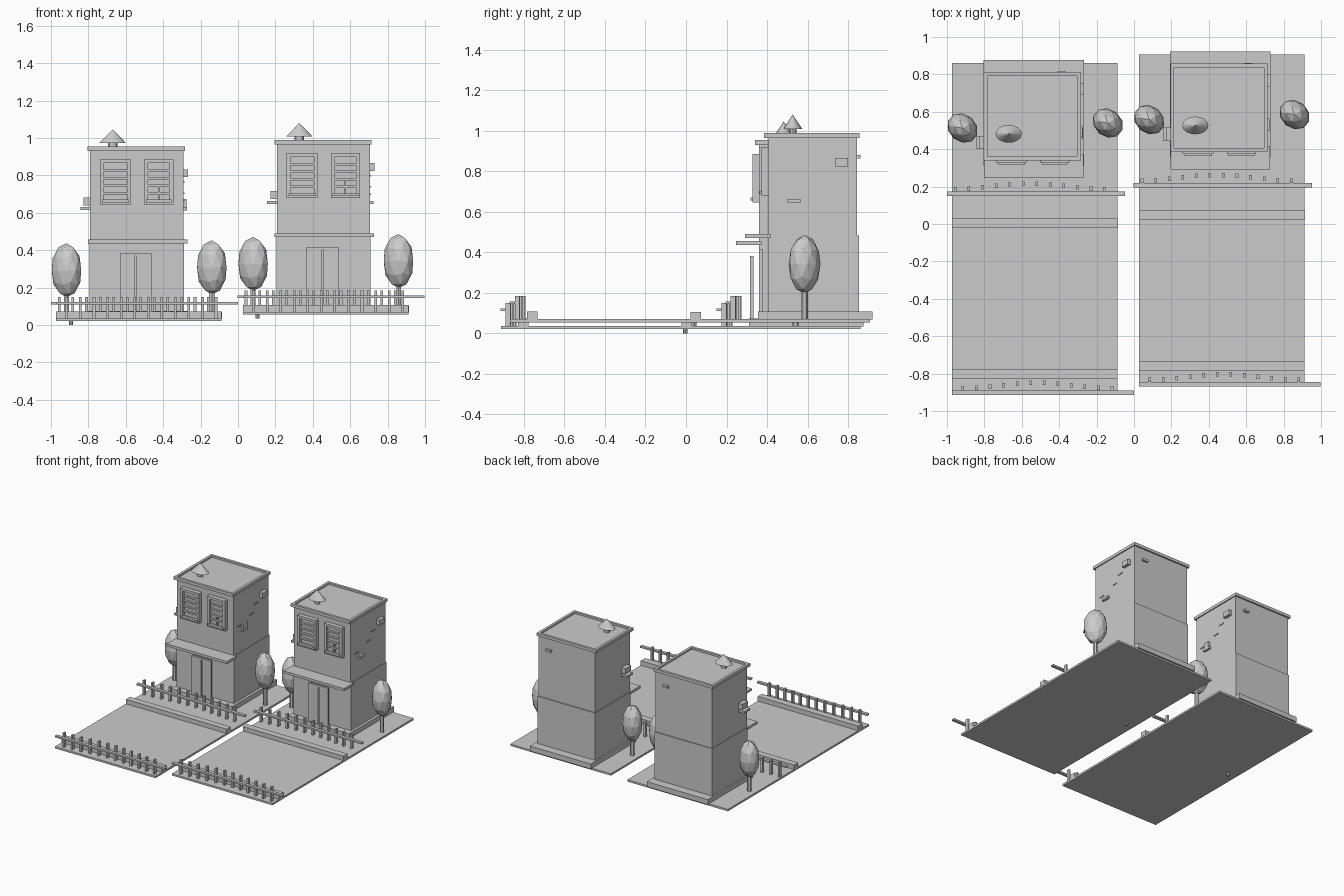
import bpy, math
from mathutils import Vector

if "Cube" in bpy.data.objects:
    bpy.data.objects.remove(bpy.data.objects["Cube"])

grey = bpy.data.materials.new("plain_grey")
grey.diffuse_color = (0.6, 0.6, 0.6, 1)
grey.use_nodes = True
grey.node_tree.nodes["Principled BSDF"].inputs["Base Color"].default_value = grey.diffuse_color
OFF = Vector((0, 0, 0))          # offset of the plot being built


def finish(name):
    ob = bpy.context.object
    ob.name = name
    ob.data.materials.append(grey)
    return ob


def box(name, x0, x1, y0, y1, z0, z1):
    c = Vector(((x0 + x1) / 2, (y0 + y1) / 2, (z0 + z1) / 2)) + OFF
    bpy.ops.mesh.primitive_cube_add(size=1, location=c)
    ob = finish(name)
    ob.scale = (x1 - x0, y1 - y0, z1 - z0)
    return ob


def cylinder(name, x, y, z0, z1, r, r2=None, sides=8):
    bpy.ops.mesh.primitive_cone_add(vertices=sides, radius1=r, radius2=r if r2 is None else r2,
                                    depth=z1 - z0,
                                    location=Vector((x, y, (z0 + z1) / 2)) + OFF)
    return finish(name)


def frame(name, x0, x1, y0, y1, z0, z1, t):
    """Four bars around an opening in the front wall."""
    box(name + "_left", x0, x0 + t, y0, y1, z0, z1)
    box(name + "_right", x1 - t, x1, y0, y1, z0, z1)
    box(name + "_top", x0 + t, x1 - t, y0, y1, z1 - t, z1)
    box(name + "_bottom", x0 + t, x1 - t, y0, y1, z0, z0 + t)


def tree(x, y, z0, z1):
    cylinder("tree_trunk", x, y, 0.035, z0 + 0.03, 0.016, sides=6)
    bpy.ops.mesh.primitive_ico_sphere_add(subdivisions=2, radius=1,
                                          location=Vector((x, y, (z0 + z1) / 2)) + OFF)
    ob = finish("tree_crown")
    ob.scale = (0.088, 0.073, (z1 - z0) / 2)
    ob.rotation_euler = (0, 0, math.radians(-40))


def fence(rail_x0, rail_x1, rail_y, post_x0):
    box("fence_rail", rail_x0, rail_x1, rail_y, rail_y + 0.025, 0.11, 0.123)
    for i in range(12):
        x = post_x0 + i * 0.0725
        y = rail_y + 0.025 + 0.03 * math.sin(math.pi * i / 11) ** 2
        box("fence_picket", x - 0.007, x + 0.007, y, y + 0.024, 0.035, 0.15)


def window(x0, x1, split):
    z0, z1 = 0.645, 0.885
    frame("window_frame", x0, x1, 0.328, 0.362, z0, z1, 0.02)
    box("window_pane", x0 + 0.02, x1 - 0.02, 0.352, 0.362, z0 + 0.02, z1 - 0.02)
    for i in range(1, 5):
        z = z0 + 0.02 + i * 0.04
        box("window_slat", x0 + 0.02, x1 - 0.02, 0.335, 0.352, z - 0.006, z + 0.006)
    xm = (x0 + x1) / 2
    top = 0.75 if split else z1 - 0.02
    if split:
        box("window_bar", xm - 0.004, xm + 0.004, 0.335, 0.352, z0 + 0.02, top)
    box("window_sill", x0 + 0.01, x1 - 0.01, 0.318, 0.34, z0 + 0.01, z0 + 0.025)


def plot(right_planter):
    # ground slab, kerbs and marker peg
    box("ground_slab", -0.972, -0.087, -0.913, 0.862, 0.021, 0.036)
    box("front_kerb", -0.972, -0.087, -0.83, -0.777, 0.034, 0.073)
    box("middle_kerb", -0.972, -0.085, -0.022, 0.03, 0.034, 0.071)
    cylinder("marker_peg", -0.893, -0.003, 0, 0.06, 0.011)

    # fences
    fence(-0.972, 0.0, -0.915, -0.915)
    fence(-1.0, -0.047, 0.15, -0.955)

    # house body
    box("plinth", -0.805, -0.268, 0.31, 0.876, 0.034, 0.074)
    box("lower_storey", -0.793, -0.289, 0.36, 0.808, 0.07, 0.45)
    box("upper_storey", -0.79, -0.292, 0.361, 0.80, 0.45, 0.94)
    box("canopy", -0.802, -0.27, 0.247, 0.372, 0.436, 0.456)

    # roof edge, four mitred strips
    x0, x1, y0, y1, t = -0.804, -0.284, 0.34, 0.812, 0.02
    for n, b in (("left", (x0, x0 + t, y0, y1)), ("right", (x1 - t, x1, y0, y1)),
                 ("front", (x0 + t, x1 - t, y0, y0 + t)), ("back", (x0 + t, x1 - t, y1 - t, y1))):
        box("parapet_" + n, *b, 0.931, 0.954)

    # roof vent with a flattened cone cap
    cylinder("vent_pipe", -0.67, 0.482, 0.93, 0.98, 0.025).scale = (1, 0.7, 1)
    cap = cylinder("vent_cap", -0.67, 0.482, 0.974, 1.046, 0.07, 0.0, sides=16)
    cap.scale = (1, 0.68, 1)

    # windows and door
    window(-0.738, -0.572, False)
    window(-0.502, -0.345, True)
    frame("door_frame", -0.632, -0.46, 0.315, 0.332, 0.06, 0.382, 0.014)
    for a, b in ((-0.618, -0.55), (-0.542, -0.474)):
        box("door_leaf", a, b, 0.32, 0.33, 0.07, 0.368)

    # small fittings on the side and back walls
    box("left_planter", -0.825, -0.785, 0.40, 0.47, 0.64, 0.682)
    box("left_ledge", -0.842, -0.785, 0.40, 0.47, 0.614, 0.63)
    box("right_wall_box", -0.30, -0.267, 0.69, 0.755, 0.79, 0.832)
    box("right_ledge", -0.30, -0.274, 0.455, 0.52, 0.612, 0.63)
    for y, z in ((0.41, 0.66), (0.56, 0.70), (0.62, 0.76)):
        box("right_wall_strip", -0.30, -0.286, y, y + 0.045, z, z + 0.008)
    box("back_wall_box", -0.41, -0.365, 0.79, 0.817, 0.83, 0.847)
    if right_planter:
        box("right_planter", -0.30, -0.275, 0.465, 0.51, 0.63, 0.675)

    # trees
    tree(-0.917, 0.513, 0.148, 0.437)
    tree(-0.14, 0.54, 0.163, 0.452)


# left plot, then the right plot set back and slightly higher
plot(True)
OFF = Vector((0.998, 0.045, 0.034))
plot(False)
